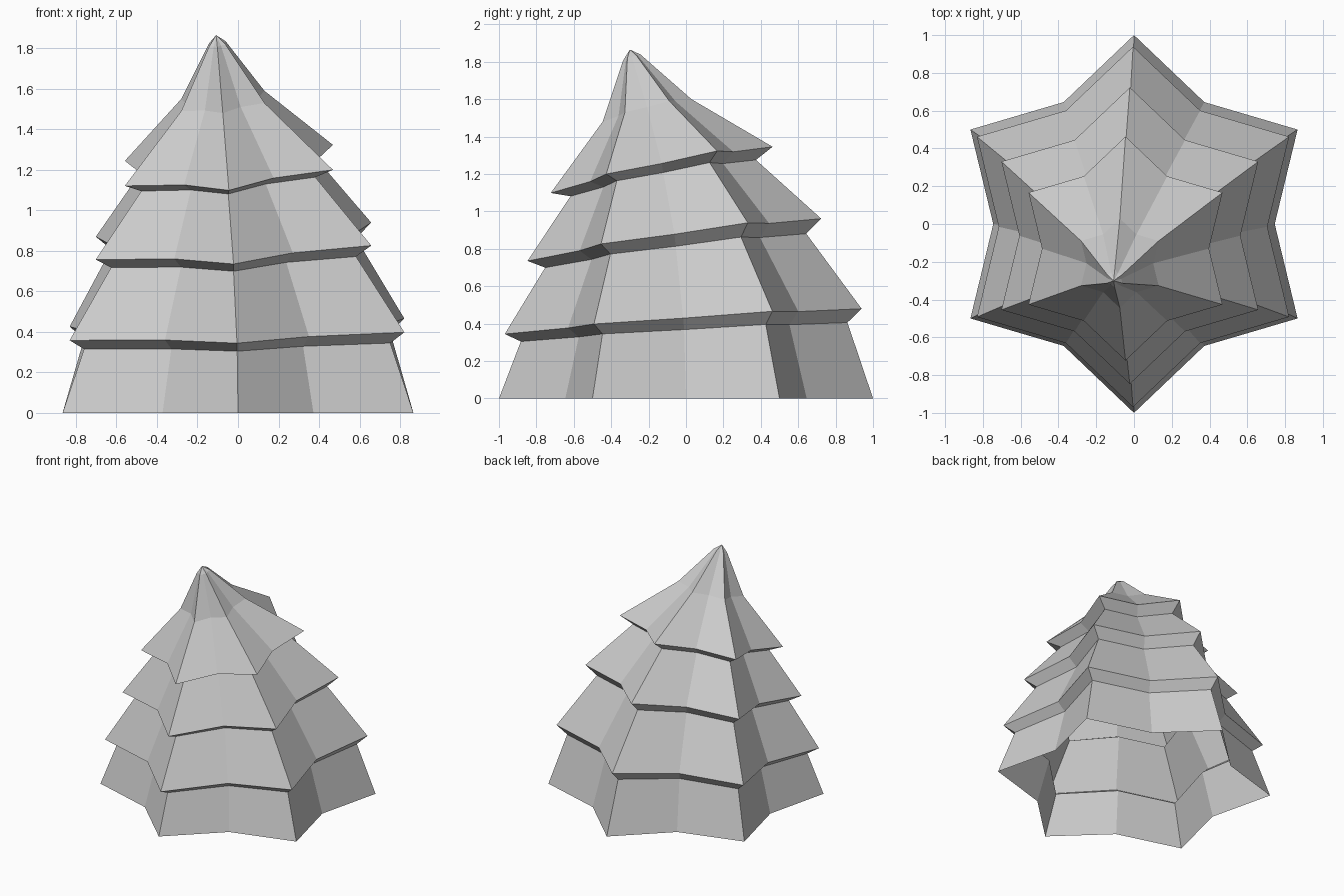
import bpy, bmesh
from math import sin, cos, radians

if "Cube" in bpy.data.objects:
    bpy.data.objects.remove(bpy.data.objects["Cube"])

VALLEY = 0.745  # valley radius relative to star tip radius

# Star rings from base to top: tip radius, centre x/y/z, tilt along x, tilt along y
RINGS = [
    (1.000,  0.000,  0.000, 0.000, 0.000, 0.000),   # open base
    (0.873, -0.004, -0.010, 0.355, 0.020, 0.058),   # under first tier
    (0.954, -0.005, -0.015, 0.412, 0.024, 0.071),   # first tier lip
    (0.698, -0.022, -0.055, 0.790, 0.045, 0.130),
    (0.785, -0.022, -0.062, 0.848, 0.051, 0.144),   # second tier lip
    (0.496, -0.048, -0.122, 1.178, 0.080, 0.196),
    (0.593, -0.045, -0.130, 1.222, 0.077, 0.208),   # third tier lip
    (0.237, -0.075, -0.208, 1.540, 0.098, 0.253),   # neck of the top
    (0.047, -0.102, -0.290, 1.822, 0.120, 0.350),   # blunt tip
]
APEX = (-0.108, -0.300, 1.865)


def star_ring(bm, r, cx, cy, cz, tx, ty):
    """Twelve-point star outline lying in a tilted plane."""
    verts = []
    for i in range(12):
        a = radians(90 + 30 * i)
        rad = r if i % 2 == 0 else r * VALLEY
        dx, dy = rad * cos(a), rad * sin(a)
        verts.append(bm.verts.new((cx + dx, cy + dy, cz + tx * dx + ty * dy)))
    return verts


# Tree shell: bridge successive rings, then close with a fan at the apex
bm = bmesh.new()
loops = [star_ring(bm, *ring) for ring in RINGS]
for low, high in zip(loops, loops[1:]):
    for i in range(12):
        j = (i + 1) % 12
        bm.faces.new((low[i], low[j], high[j], high[i]))
tip = bm.verts.new(APEX)
for i in range(12):
    bm.faces.new((loops[-1][i], loops[-1][(i + 1) % 12], tip))

mesh = bpy.data.meshes.new("tiered_tree")
bm.to_mesh(mesh)
bm.free()
tree = bpy.data.objects.new("tiered_tree", mesh)
bpy.context.collection.objects.link(tree)
